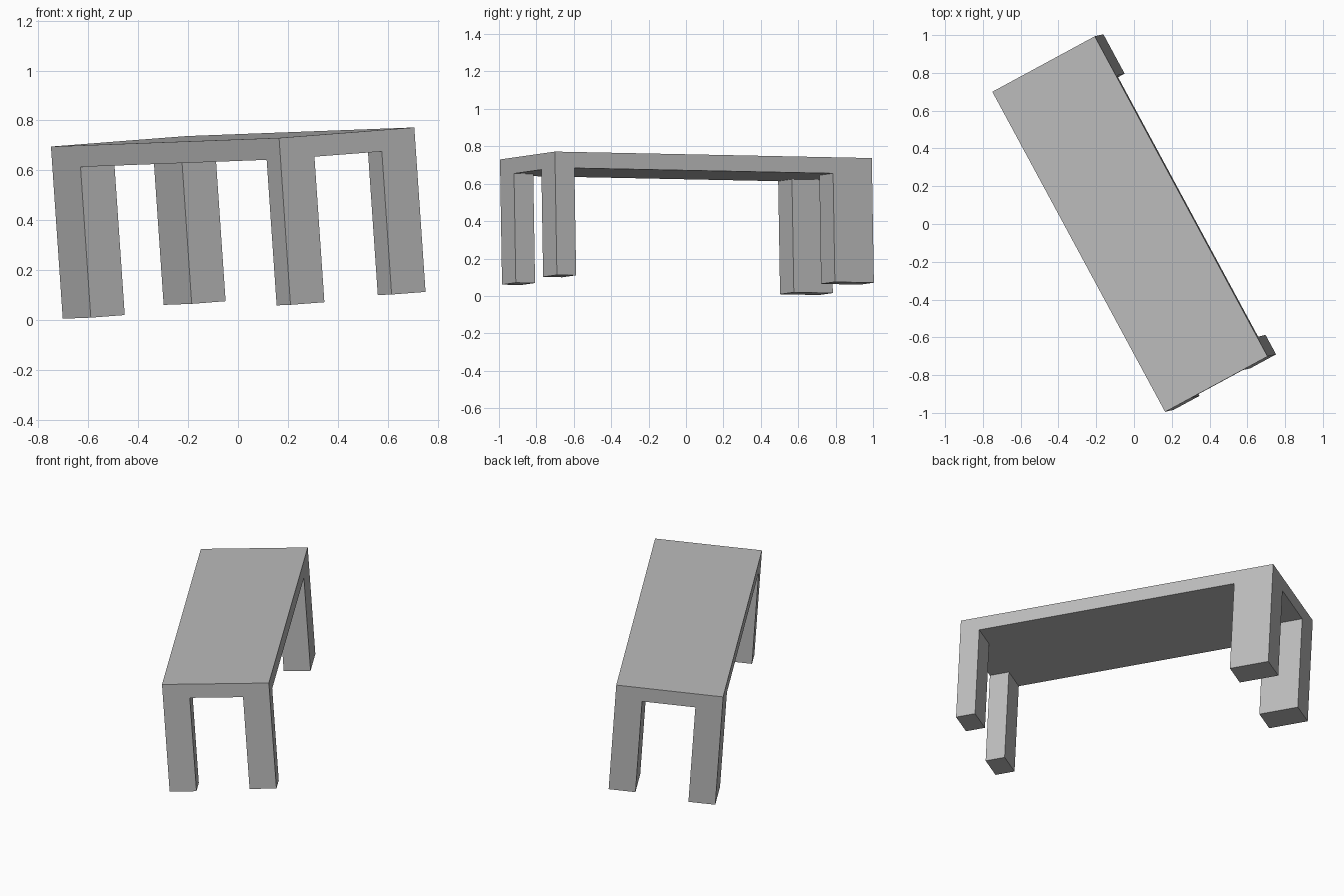
import bpy
import bmesh
from mathutils import Matrix, Vector

cube = bpy.data.objects.get("Cube")
if cube:
    bpy.data.objects.remove(cube, do_unlink=True)

LENGTH, WIDTH, THICK = 1.926, 0.618, 0.086
BROAD_LEG, NARROW_LEG, LEG_WIDTH = 0.237, 0.117, 0.155

# Grey material
grey = bpy.data.materials.new("grey")
grey.use_nodes = True
colour = (0.5, 0.5, 0.5, 1)
grey.diffuse_color = colour
grey.node_tree.nodes["Principled BSDF"].inputs["Base Color"].default_value = colour

# Slab: a three by three grid whose corner cells carry the legs
bm = bmesh.new()
us = [0, BROAD_LEG, LENGTH - NARROW_LEG, LENGTH]
vs = [0, LEG_WIDTH, WIDTH - LEG_WIDTH, WIDTH]
grid = [[bm.verts.new((u, v, 0)) for v in vs] for u in us]
cells = [bm.faces.new((grid[i][j], grid[i + 1][j], grid[i + 1][j + 1], grid[i][j + 1]))
         for i in range(3) for j in range(3)]
slab = bmesh.ops.extrude_face_region(bm, geom=cells, use_keep_orig=True)["geom"]
bmesh.ops.translate(bm, vec=(0, 0, -THICK),
                    verts=[g for g in slab if isinstance(g, bmesh.types.BMVert)])
underside = [g for g in slab if isinstance(g, bmesh.types.BMFace)]

# Legs: pull each corner cell down, by (far end, far side)
leg_bottom = {(0, 0): 0.692, (0, 1): 0.668, (1, 0): 0.671, (1, 1): 0.661}
for (end, side), depth in leg_bottom.items():
    corner = Vector((end * LENGTH, side * WIDTH, -THICK))
    cell = min(underside, key=lambda f: (f.calc_center_median() - corner).length)
    underside.remove(cell)
    foot = bmesh.ops.extrude_discrete_faces(bm, faces=[cell])["faces"][0]
    bmesh.ops.translate(bm, vec=(0, 0, THICK - depth), verts=foot.verts[:])

# Merge coplanar cells into clean flat faces
bmesh.ops.dissolve_limit(bm, angle_limit=0.01, verts=bm.verts[:], edges=bm.edges[:])
bmesh.ops.recalc_face_normals(bm, faces=bm.faces[:])

# Lean and turn the bench about its raised corner
along = Vector((0.475, -0.88, 0.018)).normalized()
across = Vector((0.88, 0.47, 0.068))
across = (across - along * across.dot(along)).normalized()
turn = Matrix((along, across, along.cross(across))).transposed().to_4x4()
bm.transform(Matrix.Translation((-0.75, 0.70, 0.695)) @ turn)

mesh = bpy.data.meshes.new("bench")
bm.to_mesh(mesh)
bm.free()
mesh.materials.append(grey)
bench = bpy.data.objects.new("bench", mesh)
bpy.context.collection.objects.link(bench)
